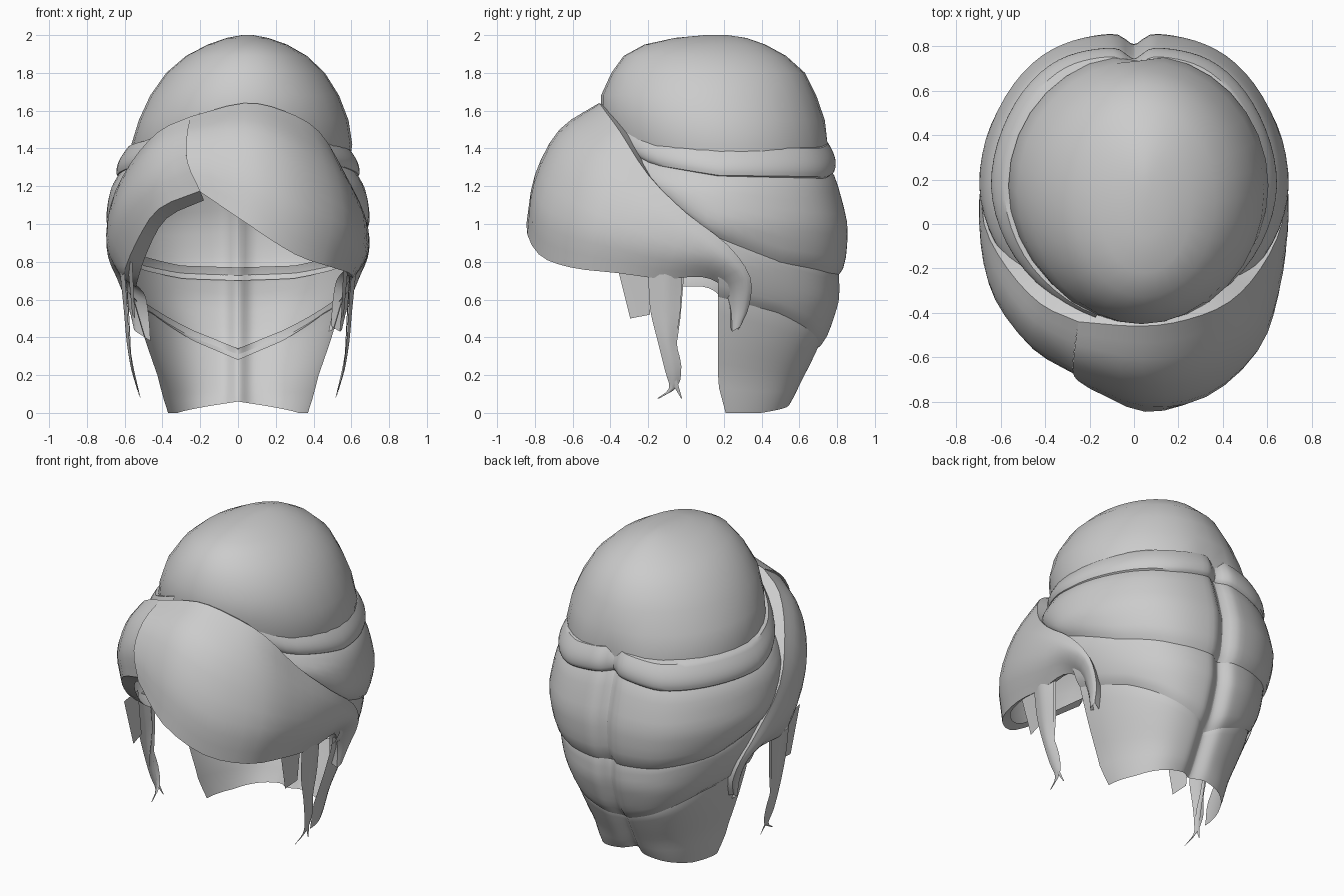
import bpy, math
from mathutils import Vector


def lerp(table, t):
    for (a, *p), (b, *q) in zip(table, table[1:]):
        if t <= b:
            k = max(0, (t - a) / (b - a))
            return [u + (v - u) * k for u, v in zip(p, q)]
    return list(table[-1][1:])


def spline(pts, n):
    """Catmull-Rom through pts with n steps per span"""
    p = [Vector(q) for q in pts]
    p = [2 * p[0] - p[1]] + p + [2 * p[-1] - p[-2]]
    out = []
    for i in range(1, len(p) - 2):
        a, b, c, d = p[i - 1:i + 3]
        for k in range(n):
            t = k / n
            out.append(0.5 * (2 * b + (c - a) * t + (2 * a - 5 * b + 4 * c - d) * t * t
                              + (3 * b - a - 3 * c + d) * t ** 3))
    return out + [p[-2]]


def sheet(name, rows, side=1, closed=False):
    n = len(rows[0])
    verts = [(v[0] * side, v[1], v[2]) for r in rows for v in r]
    faces = []
    for i in range(len(rows) - 1):
        for j in range(n if closed else n - 1):
            k = (j + 1) % n
            f = (i * n + j, i * n + k, (i + 1) * n + k, (i + 1) * n + j)
            faces.append(f if side > 0 else f[::-1])
    if closed:
        faces.append(tuple(range(len(verts) - n, len(verts))))
    me = bpy.data.meshes.new(name)
    me.from_pydata(verts, [], faces)
    ob = bpy.data.objects.new(name, me)
    bpy.context.collection.objects.link(ob)
    bpy.ops.object.select_all(action='DESELECT')
    ob.select_set(True)
    bpy.context.view_layer.objects.active = ob
    bpy.ops.object.shade_smooth_by_angle(angle=math.radians(40))
    return ob


def inward(p, amount, dz):
    d = Vector((-p.x, 0.1 - p.y, 0)).normalized()
    return p + d * amount + Vector((0, 0, dz))


def patch(name, rows, side=1, tuck=0.0, lip=0.0, drop=0.0, n=3):
    """Smooth sheet through control rows; tuck folds the top edge in, lip the lower edge"""
    ctrl = []
    for r in rows:
        r = spline(r, n)
        if tuck:
            r.insert(0, inward(r[0], tuck, -.03))
        if lip:
            r.append(inward(r[-1], lip, drop))
        ctrl.append(r)
    sheet(name, [spline(c, n) for c in zip(*ctrl)], side)


# Crown dome: z, centre x, half width, front y, back y
DOME = [(1.26, .02, .56, -.36, .755), (1.42, .02, .585, -.42, .765), (1.55, .03, .555, -.45, .735),
        (1.68, .035, .50, -.45, .69), (1.8, .04, .42, -.395, .63), (1.89, .045, .32, -.33, .53),
        (1.95, .05, .21, -.22, .42), (1.985, .05, .11, -.06, .32), (2.0, .05, .03, .1, .22)]
rings = []
for z, xc, rx, y0, y1 in DOME:
    ring = []
    for i in range(32):
        a = math.tau * i / 32
        x = rx * math.cos(a)
        y = (y0 + y1) / 2 + (y1 - y0) / 2 * math.sin(a)
        if math.sin(a) > 0 and z < 1.5:
            y -= .03 * math.exp(-(x / .08) ** 2)
        ring.append((xc + x, y, z))
    rings.append(ring)
sheet("crown_dome", rings, closed=True)

# Back body: z, half width, back depth, front depth
BODY = [(0, .37, .35, .35), (.2, .415, .45, .4), (.4, .485, .56, .5), (.6, .55, .625, .5),
        (.8, .62, .645, .5), (1.0, .655, .645, .54), (1.2, .64, .615, .57),
        (1.4, .575, .58, .59), (1.65, .52, .54, .60)]


def body_point(deg, z, off):
    rx, rb, rf = lerp(BODY, z)
    a = math.radians(deg)
    x = (rx + off) * math.cos(a)
    y = .17 + ((rb if a > 0 else rf) + off) * math.sin(a)
    if a > 0:
        y += .045 * math.sin(2 * a) ** 2 * math.sin(a)
        y -= .05 * math.exp(-(x / .05) ** 2)
    if z < .15:
        y += .04 * (1 - z / .15) * math.cos(a)
    return (max(x, 0), y, z)


# Swept folds: start angle, bulge, upper edge and lower edge heights by angle
FOLDS = {
    "upper_fold": (-72, .035, [(-72, 1.62), (-35, 1.46), (0, 1.42), (60, 1.42), (90, 1.46)],
                   [(-72, 1.46), (-35, 1.30), (0, 1.24), (60, 1.23), (90, 1.28)]),
    "middle_fold": (-72, .045, [(-72, 1.5), (-35, 1.34), (0, 1.29), (60, 1.28), (90, 1.33)],
                    [(-72, 1.38), (-36, 1.16), (-5, .93), (30, .76), (60, .71), (90, .70)]),
    "lower_fold": (0, .025, [(0, .98), (30, .84), (60, .78), (90, .77)],
                   [(0, .60), (30, .52), (60, .38), (90, .28)]),
    "nape_fold": (0, .012, [(0, .66), (30, .56), (60, .44), (90, .34)],
                  [(0, 0), (30, .0), (60, .03), (90, .06)]),
}
for name, (a0, bulge, top, bot) in FOLDS.items():
    for side in (1, -1):
        cols = []
        for i in range(33):
            a = a0 + (90 - a0) * (1 - (1 - i / 32) ** 1.4)
            zt, zb = lerp(top, a)[0], lerp(bot, a)[0]
            col = []
            for j in range(11):
                t = j / 10
                off = bulge * math.sin(math.pi * t ** 1.3) ** .6 if 0 < j < 10 else -.01
                if name == "upper_fold" and j == 0:
                    off = -.05
                if name == "nape_fold" and j == 10:
                    off = 0
                col.append(body_point(a, zt + (zb - zt) * t, off))
            cols.append(col)
        sheet(name + ("_right" if side > 0 else "_left"), cols, side)

# Swept fringe: stations from the parting to the curl behind the ear
EAR = [[(.675, .22, .89), (.69, .18, .84), (.67, .13, .79), (.61, .08, .72)],
       [(.63, .34, .72), (.64, .31, .71), (.62, .25, .69), (.57, .19, .67)],
       [(.57, .335, .57), (.58, .31, .56), (.575, .27, .56), (.55, .235, .56)],
       [(.545, .29, .46), (.55, .28, .45), (.55, .26, .44), (.54, .245, .43)]]
RIGHT = [[(-.25, -.44, 1.57), (-.27, -.59, 1.48), (-.27, -.685, 1.33), (-.2, -.74, 1.17)],
         [(.03, -.46, 1.64), (.04, -.67, 1.5), (.05, -.80, 1.26), (.05, -.845, 1.0)],
         [(.24, -.43, 1.6), (.3, -.64, 1.41), (.33, -.765, 1.1), (.3, -.78, .84)],
         [(.43, -.35, 1.49), (.52, -.48, 1.27), (.56, -.565, 1.0), (.5, -.61, .77)],
         [(.57, -.2, 1.26), (.635, -.26, 1.11), (.65, -.32, .92), (.59, -.36, .74)],
         [(.665, .0, 1.06), (.69, -.03, .97), (.68, -.07, .84), (.61, -.12, .71)]]
LEFT = [[(.25, -.44, 1.57), (.27, -.58, 1.47), (.27, -.67, 1.33), (.2, -.7, 1.175)],
        [(.42, -.36, 1.49), (.46, -.47, 1.39), (.465, -.55, 1.23), (.42, -.58, 1.08)],
        [(.57, -.2, 1.32), (.61, -.28, 1.22), (.625, -.34, 1.07), (.54, -.4, .9)],
        [(.675, .0, 1.1), (.69, -.06, 1.01), (.68, -.12, .88), (.61, -.17, .73)]]
patch("fringe_right", RIGHT + EAR, 1, tuck=.07, lip=.05, drop=.03)
patch("fringe_left", LEFT + EAR, -1, tuck=.07, lip=.08, drop=-.05)

# Loose strands and sideburn in front of each ear
LOCK = [[(.6, -.2, .74), (.625, -.11, .74), (.6, -.02, .74)],
        [(.585, -.19, .55), (.605, -.11, .55), (.59, -.03, .54)],
        [(.575, -.15, .38), (.59, -.1, .38), (.575, -.05, .38)],
        [(.555, -.11, .22), (.565, -.07, .23), (.555, -.025, .25)],
        [(.53, -.09, .13), (.535, -.07, .13), (.53, -.045, .14)],
        [(.515, -.155, .075), (.515, -.15, .075), (.515, -.145, .075)]]
WISP = [[(.59, -.07, .74), (.595, -.045, .74), (.59, -.01, .74)],
        [(.575, -.06, .5), (.58, -.05, .5), (.575, -.03, .5)],
        [(.56, -.11, .25), (.565, -.085, .25), (.56, -.06, .25)],
        [(.52, -.025, .075), (.52, -.022, .075), (.52, -.02, .075)]]
BURN = [[(.56, -.37, .8), (.585, -.19, .8)], [(.545, -.295, .5), (.56, -.19, .52)]]
for side, tag in ((1, "_right"), (-1, "_left")):
    patch("loose_lock" + tag, LOCK, side)
    patch("thin_wisp" + tag, WISP, side)
    patch("sideburn" + tag, BURN, side)
